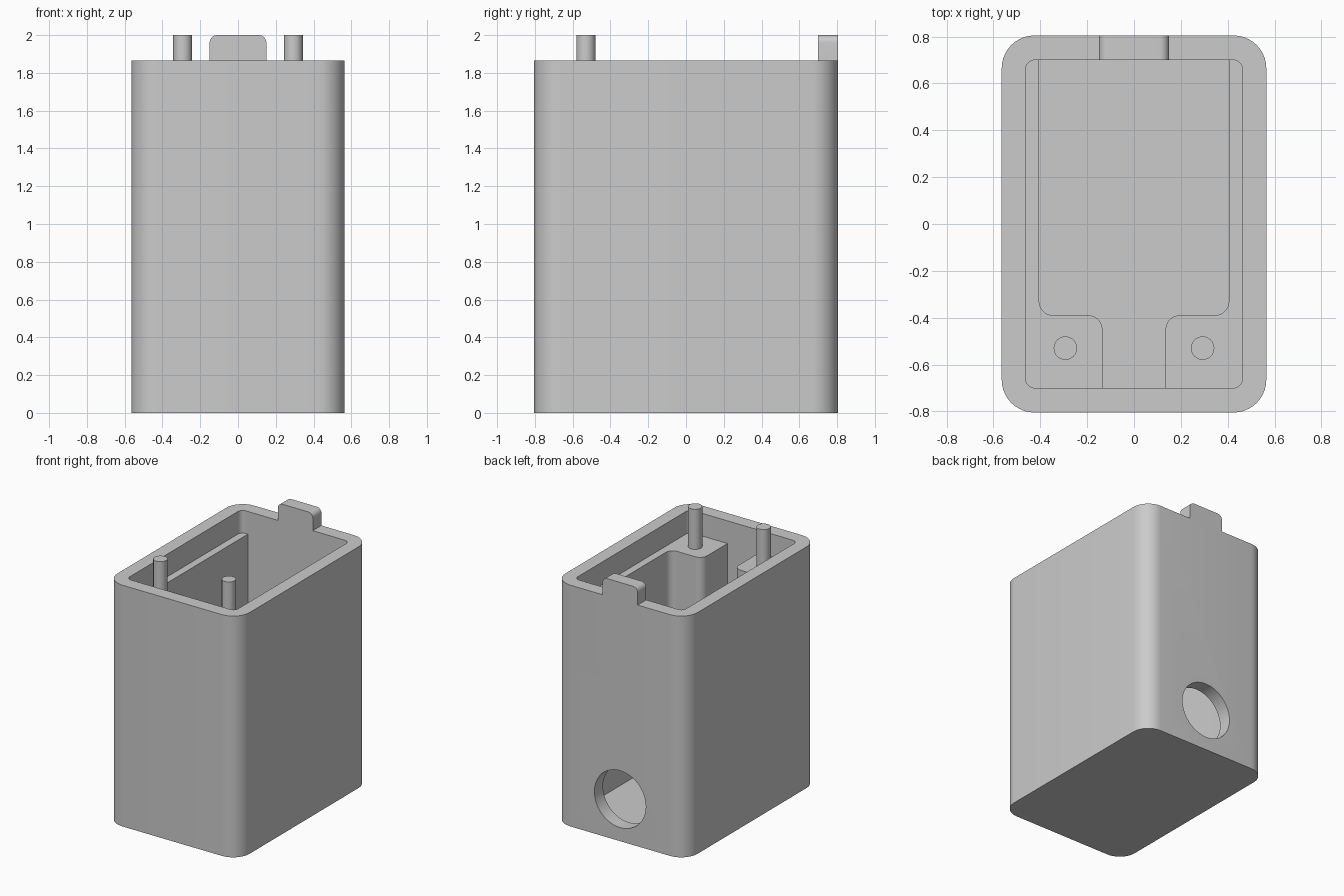
import bpy
import bmesh
import math
from mathutils import Vector

if "Cube" in bpy.data.objects:
    bpy.data.objects.remove(bpy.data.objects["Cube"], do_unlink=True)

WALL_TOP, LEDGE, FLOOR, TOP = 1.865, 1.69, 0.1, 2.0
OUT_X, OUT_Y, IN_X, IN_Y = 0.565, 0.805, 0.463, 0.70

grey = bpy.data.materials.new("light grey")
grey.use_nodes = True
grey.diffuse_color = (0.6, 0.6, 0.6, 1)
grey.node_tree.nodes["Principled BSDF"].inputs["Base Color"].default_value = (0.6, 0.6, 0.6, 1)


def rounded(corners, steps=10):
    """Outline from (x, y, radius) corners, with arcs at the rounded ones."""
    pts = []
    for i, (x, y, r) in enumerate(corners):
        p = Vector((x, y))
        if r == 0:
            pts.append(p)
            continue
        a = (Vector(corners[i - 1][:2]) - p).normalized()
        b = (Vector(corners[(i + 1) % len(corners)][:2]) - p).normalized()
        for k in range(steps + 1):
            t = math.pi / 2 * k / steps
            pts.append(p + (a + b) * r - (b * math.cos(t) + a * math.sin(t)) * r)
    return pts


def rectangle(hx, hy, r):
    return rounded([(hx, hy, r), (-hx, hy, r), (-hx, -hy, r), (hx, -hy, r)])


def circle(cx, cy, r, n=48):
    return [Vector((cx + r * math.cos(math.tau * k / n),
                    cy + r * math.sin(math.tau * k / n))) for k in range(n)]


def prism(name, outline, start, end, along_y=False):
    """Extrude an outline along z, or an x-z outline along y."""
    bm = bmesh.new()
    verts = [bm.verts.new((p.x, start, p.y) if along_y else (p.x, p.y, start)) for p in outline]
    face = bm.faces.new(verts)
    moved = bmesh.ops.extrude_face_region(bm, geom=[face])["geom"]
    shift = Vector((0, end - start, 0)) if along_y else Vector((0, 0, end - start))
    bmesh.ops.translate(bm, vec=shift, verts=[g for g in moved if isinstance(g, bmesh.types.BMVert)])
    bmesh.ops.recalc_face_normals(bm, faces=bm.faces)
    mesh = bpy.data.meshes.new(name)
    bm.to_mesh(mesh)
    bm.free()
    mesh.materials.append(grey)
    obj = bpy.data.objects.new(name, mesh)
    bpy.context.collection.objects.link(obj)
    return obj


def select(obj):
    bpy.ops.object.select_all(action='DESELECT')
    obj.select_set(True)
    bpy.context.view_layer.objects.active = obj


def cut(obj, cutter):
    mod = obj.modifiers.new("cut", 'BOOLEAN')
    mod.operation, mod.solver, mod.object = 'DIFFERENCE', 'EXACT', cutter
    select(obj)
    bpy.ops.object.modifier_apply(modifier=mod.name)
    bpy.data.objects.remove(cutter, do_unlink=True)


# Housing: rounded box with a deep pocket, a ledge recess and a rear cable hole
housing = prism("housing", rectangle(OUT_X, OUT_Y, 0.14), 0, WALL_TOP)
half = [(0.405, IN_Y, 0), (0.405, -0.39, 0.06), (0.135, -0.39, 0.06), (0.135, -IN_Y, 0)]
pocket = rounded(half + [(-x, y, r) for x, y, r in reversed(half)])
cut(housing, prism("pocket_cutter", pocket, FLOOR, TOP))
cut(housing, prism("recess_cutter", rectangle(IN_X, IN_Y, 0.04), LEDGE, TOP + 0.1))
cut(housing, prism("hole_cutter", circle(0, 0.325, 0.22), 0.6, 0.9, along_y=True))

# Locating tab on the rear rim
tab = rounded([(0.15, WALL_TOP, 0), (0.15, TOP, 0.04), (-0.15, TOP, 0.04), (-0.15, WALL_TOP, 0)])
parts = [housing, prism("rear_tab", tab, IN_Y, OUT_Y, along_y=True)]

# Pins standing on the two front blocks
for side, sign in (("left", 1), ("right", -1)):
    parts.append(prism(side + "_pin", circle(sign * 0.293, -0.53, 0.05, 32), LEDGE - 0.02, TOP))

for part in parts:
    select(part)
    bpy.ops.object.shade_smooth_by_angle(angle=math.radians(35))
